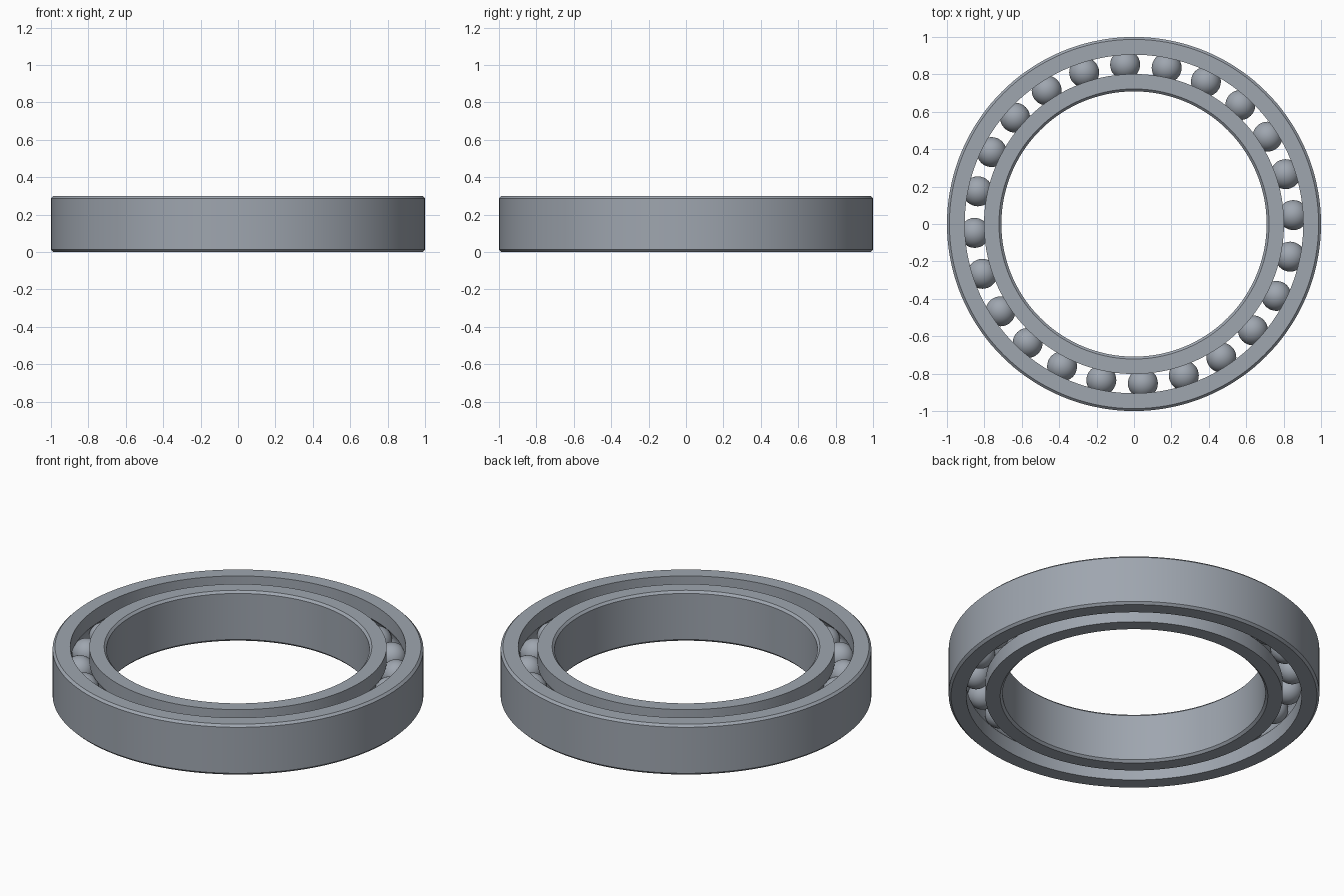
import bpy
import bmesh
from math import pi, radians, sin, cos, acos

if "Cube" in bpy.data.objects:
    bpy.data.objects.remove(bpy.data.objects["Cube"], do_unlink=True)

HEIGHT, CHAMFER = 0.30, 0.013
PITCH, BALL, BALLS = 0.853, 0.08, 24
GROOVE = BALL + 0.0005

steel = bpy.data.materials.new("steel grey")
steel.use_nodes = True
colour = (0.345, 0.38, 0.43, 1.0)
steel.diffuse_color = colour
steel.node_tree.nodes["Principled BSDF"].inputs["Base Color"].default_value = colour


def finish(name, bm):
    """Turn a bmesh into a smooth steel object."""
    bmesh.ops.recalc_face_normals(bm, faces=bm.faces)
    mesh = bpy.data.meshes.new(name)
    bm.to_mesh(mesh)
    bm.free()
    mesh.materials.append(steel)
    obj = bpy.data.objects.new(name, mesh)
    bpy.context.collection.objects.link(obj)
    bpy.ops.object.select_all(action='DESELECT')
    obj.select_set(True)
    bpy.context.view_layer.objects.active = obj
    bpy.ops.object.shade_smooth_by_angle(angle=radians(30))
    return obj


def race(name, plain, grooved, steps=144):
    """Lathe a ring: chamfered plain wall on one side, ball groove on the other."""
    side = 1 if grooved > PITCH else -1
    rim = plain - side * CHAMFER
    mid = HEIGHT / 2
    half = acos(abs(grooved - PITCH) / GROOVE)
    arc = [half * (i / 6 - 1) for i in range(13)]
    profile = [(grooved, 0), (rim, 0), (plain, CHAMFER),
               (plain, HEIGHT - CHAMFER), (rim, HEIGHT), (grooved, HEIGHT)]
    profile += [(PITCH + side * GROOVE * cos(a), mid + GROOVE * sin(a))
                for a in reversed(arc)]
    bm = bmesh.new()
    rows = [[bm.verts.new((r * cos(2 * pi * s / steps), r * sin(2 * pi * s / steps), z))
             for r, z in profile] for s in range(steps)]
    for s, row in enumerate(rows):
        after = rows[(s + 1) % steps]
        for i in range(len(profile)):
            j = (i + 1) % len(profile)
            bm.faces.new((row[i], after[i], after[j], row[j]))
    return finish(name, bm)


# Inner and outer rings
race("outer_ring", 1.0, 0.905)
race("inner_ring", 0.709, 0.802)

# Balls around the pitch circle
bm = bmesh.new()
bmesh.ops.create_uvsphere(bm, u_segments=32, v_segments=20, radius=BALL)
first = finish("ball_1", bm)
for i in range(BALLS):
    ball = first
    if i:
        ball = bpy.data.objects.new(f"ball_{i + 1}", first.data)
        bpy.context.collection.objects.link(ball)
    angle = radians(3.2) + 2 * pi * i / BALLS
    ball.location = (PITCH * cos(angle), PITCH * sin(angle), HEIGHT / 2)
